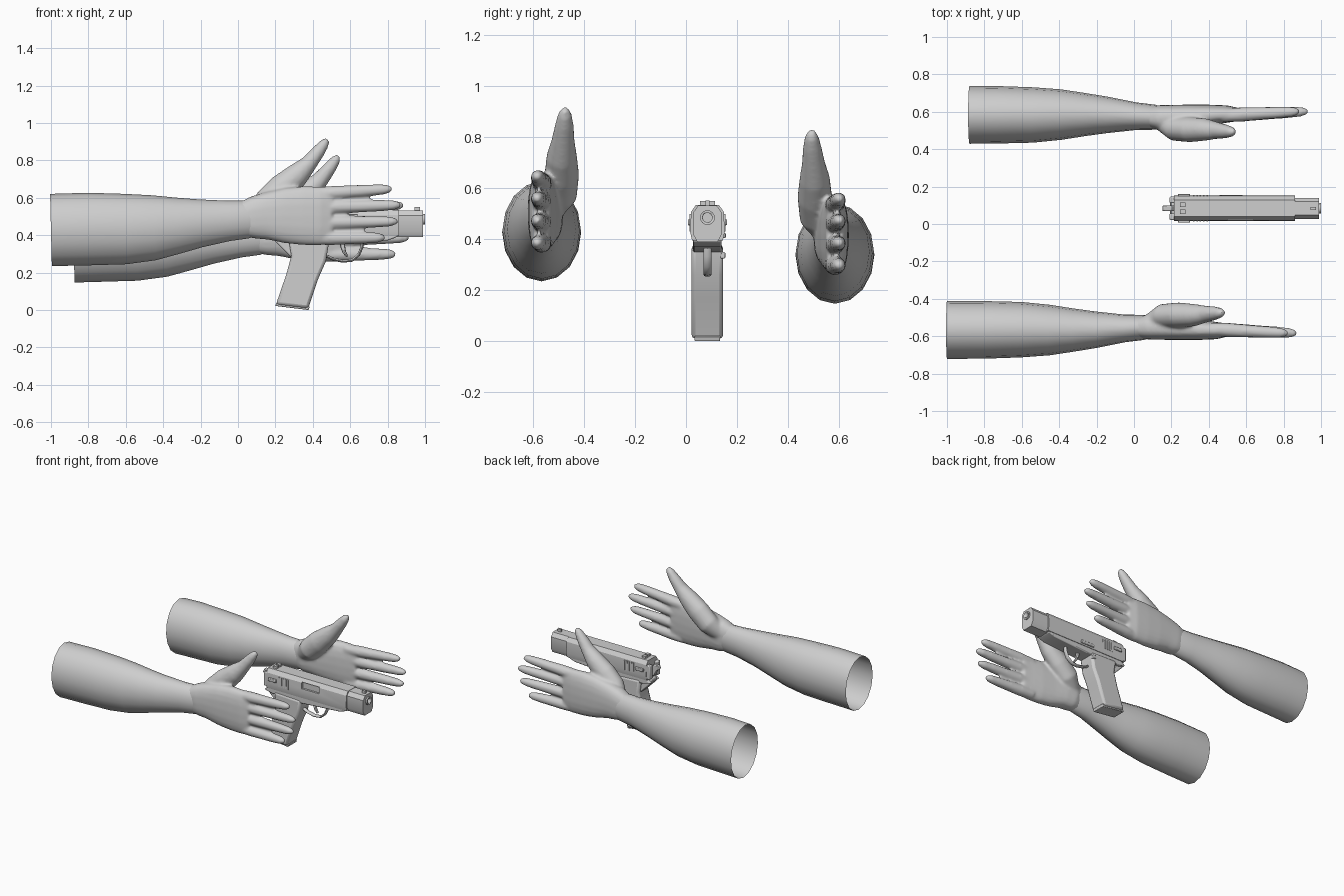
import bpy, bmesh, math
from mathutils import Vector

if "Cube" in bpy.data.objects:
    bpy.data.objects.remove(bpy.data.objects["Cube"])

grey = bpy.data.materials.new("light grey")
grey.diffuse_color = (0.62, 0.62, 0.62, 1)
grey.use_nodes = True
grey.node_tree.nodes["Principled BSDF"].inputs["Base Color"].default_value = grey.diffuse_color
GY = 0.084  # pistol centre line


def finish(name, bm, angle=40):
    bmesh.ops.recalc_face_normals(bm, faces=bm.faces)
    me = bpy.data.meshes.new(name)
    bm.to_mesh(me)
    bm.free()
    ob = bpy.data.objects.new(name, me)
    bpy.context.collection.objects.link(ob)
    me.materials.append(grey)
    bpy.ops.object.select_all(action='DESELECT')
    ob.select_set(True)
    bpy.context.view_layer.objects.active = ob
    bpy.ops.object.shade_smooth_by_angle(angle=math.radians(angle))
    return ob


def tube(bm, rings, n=16, power=1.0, caps=True, closed=False):
    """Loft of rings (x, y, z, half width along y, half width across)."""
    pts = [Vector(r[:3]) for r in rings]
    loops = []
    for i, r in enumerate(rings):
        t = (pts[min(i + 1, len(pts) - 1)] - pts[max(i - 1, 0)]).normalized()
        u = (Vector((0, 1, 0)) - t * t.y).normalized()
        v = t.cross(u)
        loop = []
        for k in range(n):
            a = 2 * math.pi * k / n
            c, s = math.cos(a), math.sin(a)
            c = math.copysign(abs(c) ** power, c)
            s = math.copysign(abs(s) ** power, s)
            loop.append(bm.verts.new(pts[i] + u * c * r[3] + v * s * r[4]))
        loops.append(loop)
    for a, b in zip(loops, loops[1:]):
        for k in range(n):
            bm.faces.new((a[k], a[(k + 1) % n], b[(k + 1) % n], b[k]))
    if caps:
        bm.faces.new(loops[0])
        bm.faces.new(loops[-1])


def prism(name, outline, axis, lo, hi, bevel=0.0, mirror=False):
    """Extrude an outline along x (y, z points) or along y (x, z points)."""
    if mirror:
        outline = outline + [(-a, b) for a, b in reversed(outline)]
    bm = bmesh.new()
    if axis == 'x':
        ends = [[bm.verts.new((e, GY + a, b)) for a, b in outline] for e in (lo, hi)]
    else:
        ends = [[bm.verts.new((a, GY + e, b)) for a, b in outline] for e in (lo, hi)]
    n = len(outline)
    for k in range(n):
        bm.faces.new((ends[0][k], ends[0][(k + 1) % n], ends[1][(k + 1) % n], ends[1][k]))
    bm.faces.new(ends[0])
    bm.faces.new(ends[1])
    ob = finish(name, bm, 30)
    if bevel:
        m = ob.modifiers.new("edge", 'BEVEL')
        m.width, m.segments, m.limit_method = bevel, 2, 'ANGLE'
    return ob


def box(name, x0, x1, y0, y1, z0, z1, bevel=0.0):
    return prism(name, [(x0, z0), (x1, z0), (x1, z1), (x0, z1)], 'y', y0, y1, bevel)


def cylinder(name, x0, x1, z, r, n=16):
    bm = bmesh.new()
    tube(bm, [(x0, GY, z, r, r), (x1, GY, z, r, r)], n)
    return finish(name, bm)


def cut(ob, cutter):
    m = ob.modifiers.new("cut", 'BOOLEAN')
    m.operation, m.object, m.solver = 'DIFFERENCE', cutter, 'EXACT'
    cutter.hide_render = True
    cutter.display_type = 'WIRE'


# ---- arms ----
FOREARM = [(-1, .566, .428, .155, .193), (-.8, .566, .433, .154, .194),
           (-.6, .565, .433, .148, .188), (-.45, .567, .44, .135, .174),
           (-.32, .567, .452, .115, .150), (-.2, .565, .464, .097, .128),
           (-.05, .558, .477, .074, .108), (.05, .553, .484, .067, .101),
           (.1, .55, .49, .055, .088)]
PALM = [(0, .556, .48, .052, .085), (.08, .55, .493, .068, .113),
        (.15, .552, .503, .067, .127), (.25, .56, .505, .061, .148),
        (.35, .565, .505, .055, .158), (.44, .57, .503, .046, .157),
        (.50, .567, .503, .035, .145)]
THUMB = [(.08, .53, .51, .045, .05), (.16, .492, .58, .066, .075),
         (.24, .487, .655, .068, .077), (.32, .487, .725, .06, .064),
         (.38, .482, .785, .046, .045), (.43, .477, .848, .037, .036),
         (.46, .475, .888, .028, .028), (.478, .475, .912, .014, .014)]
FINGERS = [(.62, .648, .825), (.548, .562, .872), (.466, .474, .855), (.384, .387, .785)]


def arm(label, side, dx, dy, dz, start):
    def place(rings):
        return [(x + dx, side * (y + dy), z + dz, a, b) for x, y, z, a, b in rings]
    # open sleeve of the forearm
    bm = bmesh.new()
    tube(bm, place([(start,) + FOREARM[0][1:]] + FOREARM[1:]), 16, 1.0, caps=False)
    finish(label + "_forearm", bm, 60)
    # palm, thumb and fingers fused into one skin
    bm = bmesh.new()
    tube(bm, place(PALM), 20, .8)
    tube(bm, place(THUMB), 16)
    for z0, z1, tip in FINGERS:
        rings = []
        for f, r in ((0, .036), (.25, .038), (.5, .034), (.75, .031), (.9, .027), (.97, .019), (1, .009)):
            rings.append((.41 + (tip - .41) * f, .562 + .022 * f, z0 + (z1 - z0) * f, r, r))
        tube(bm, place(rings), 14)
    hand = finish(label + "_hand", bm, 180)
    m = hand.modifiers.new("fuse", 'REMESH')
    m.mode, m.voxel_size, m.use_smooth_shade = 'VOXEL', .009, True
    m = hand.modifiers.new("soften", 'SMOOTH')
    m.factor, m.iterations = .5, 7


arm("front", -1, 0, 0, 0, -1.0)
arm("back", 1, .06, .018, -.088, -.94)

# ---- pistol: slide, muzzle block and bore ----
slide = prism("slide", [(.045, .535), (.064, .508), (.068, .43), (.06, .395)], 'x', .215, .86, mirror=True)
muzzle = prism("muzzle_block", [(.036, .533), (.056, .505), (.056, .42), (.04, .39)], 'x', .85, .99, mirror=True)
cut(muzzle, cylinder("bore_cutter", .92, 1.05, .485, .019))
bushing = cylinder("barrel_bushing", .96, 1.0, .485, .029)
cut(bushing, cylinder("bushing_cutter", .92, 1.05, .485, .0185))
cut(slide, box("ejection_port_cutter", .50, .64, -.1, -.052, .465, .512))

# ---- pistol: frame, grip and magazine base ----
prism("frame", [(.19, .375), (.25, .36), (.48, .35), (.80, .372), (.85, .39), (.85, .41), (.24, .41)],
      'y', -.056, .056, .006)
prism("grip", [(.203, .03), (.375, .008), (.43, .17), (.47, .26), (.488, .37), (.27, .38),
               (.285, .29), (.258, .19)], 'y', -.062, .062, .016)
prism("magazine_base", [(.2, .022), (.378, 0), (.383, .02), (.205, .042)], 'y', -.05, .05, .004)
prism("grip_tang", [(.2, .4), (.195, .37), (.285, .28), (.32, .38)], 'y', -.035, .035, .008)

# ---- pistol: trigger and guard ----
bm = bmesh.new()
tube(bm, [(x, GY, z, .016, .008) for x, z in
          ((.47, .29), (.51, .272), (.56, .261), (.61, .266), (.645, .295), (.662, .335), (.668, .385))], 8)
finish("trigger_guard", bm)
bm = bmesh.new()
tube(bm, [(x, GY, z, .011, r) for x, z, r in
          ((.555, .38, .016), (.56, .34, .013), (.568, .31, .01), (.585, .285, .006))], 8)
finish("trigger", bm)

# ---- pistol: sights, hammer and controls ----
box("front_sight", .945, .972, -.008, .008, .525, .552)
for s in (-1, 1):
    box("rear_sight_post", .245, .275, s * .018 - .012, s * .018 + .012, .525, .55)
    box("safety_lever", .235, .30, s * .07 - .007, s * .07 + .007, .455, .478, .004)
    box("slide_rear_wing", .19, .225, s * .045 - .017, s * .045 + .017, .405, .505, .006)
    for i in range(5):
        box("slide_grip_rib", .315 + i * .018, .323 + i * .018, s * .067 - .003, s * .067 + .003, .43, .5)
box("slide_stop", .47, .58, .058, .072, .405, .425, .004)
box("magazine_release", .455, .48, .05, .07, .325, .35, .004)
prism("hammer", [(.22, .41), (.19, .42), (.175, .455), (.15, .475), (.16, .5), (.2, .495), (.225, .46)],
      'y', -.014, .014, .004)
